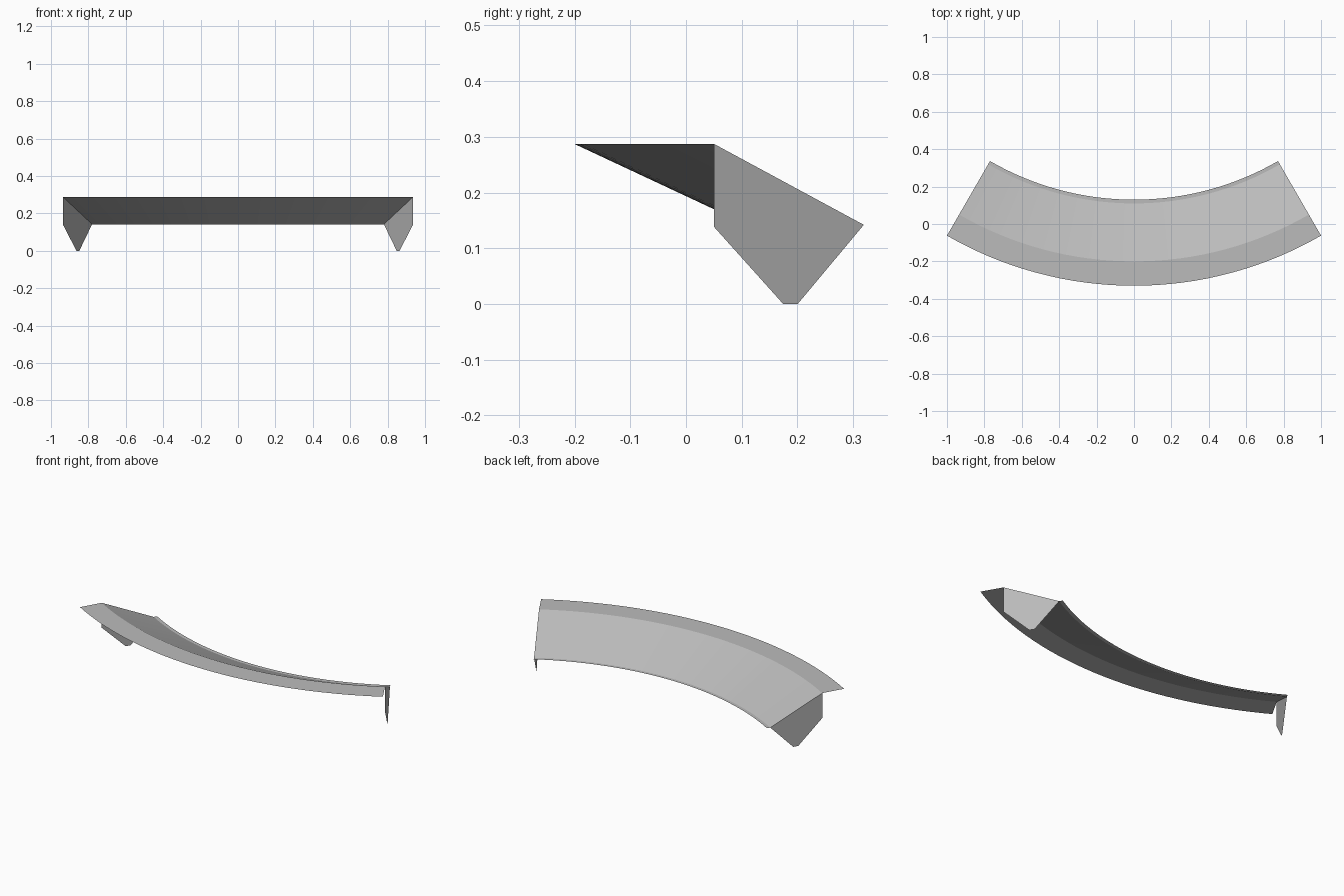
import bpy, bmesh
from math import sin, cos, pi

cube = bpy.data.objects.get("Cube")
if cube:
    bpy.data.objects.remove(cube, do_unlink=True)

CENTRE_Y = 1.67          # centre of the arc in plan
HALF_ANGLE = pi / 6      # the arc sweeps 60 degrees
SEGMENTS = 32

grey = bpy.data.materials.new("mid grey")
grey.use_nodes = True
colour = (0.5, 0.5, 0.5, 1)
grey.diffuse_color = colour
grey.node_tree.nodes["Principled BSDF"].inputs["Base Color"].default_value = colour


def on_arc(radius, z, angle):
    return (radius * sin(angle), CENTRE_Y - radius * cos(angle), z)


def make_object(name, bm):
    mesh = bpy.data.meshes.new(name)
    bm.to_mesh(mesh)
    bm.free()
    mesh.materials.append(grey)
    obj = bpy.data.objects.new(name, mesh)
    bpy.context.collection.objects.link(obj)
    return obj


# Curved sheet: flat front lip, sloping deck and narrow flat back flange
profile = [(2.0, 0.287), (1.87, 0.287), (1.56, 0.142), (1.54, 0.142)]
bm = bmesh.new()
rows = []
for i in range(SEGMENTS + 1):
    angle = HALF_ANGLE * (2 * i / SEGMENTS - 1)
    rows.append([bm.verts.new(on_arc(r, z, angle)) for r, z in profile])
for a, b in zip(rows, rows[1:]):
    for j in range(len(profile) - 1):
        bm.faces.new((a[j], b[j], b[j + 1], a[j + 1]))
make_object("curved_deck", bm)

# Flat bracket under each end, facing outwards
bracket = [(1.87, 0.287), (1.87, 0.138), (1.727, 0), (1.697, 0), (1.56, 0.142)]
for name, side in (("left_bracket", 1), ("right_bracket", -1)):
    bm = bmesh.new()
    verts = [bm.verts.new(on_arc(r, z, side * HALF_ANGLE)) for r, z in bracket]
    bm.faces.new(verts if side > 0 else verts[::-1])
    make_object(name, bm)
